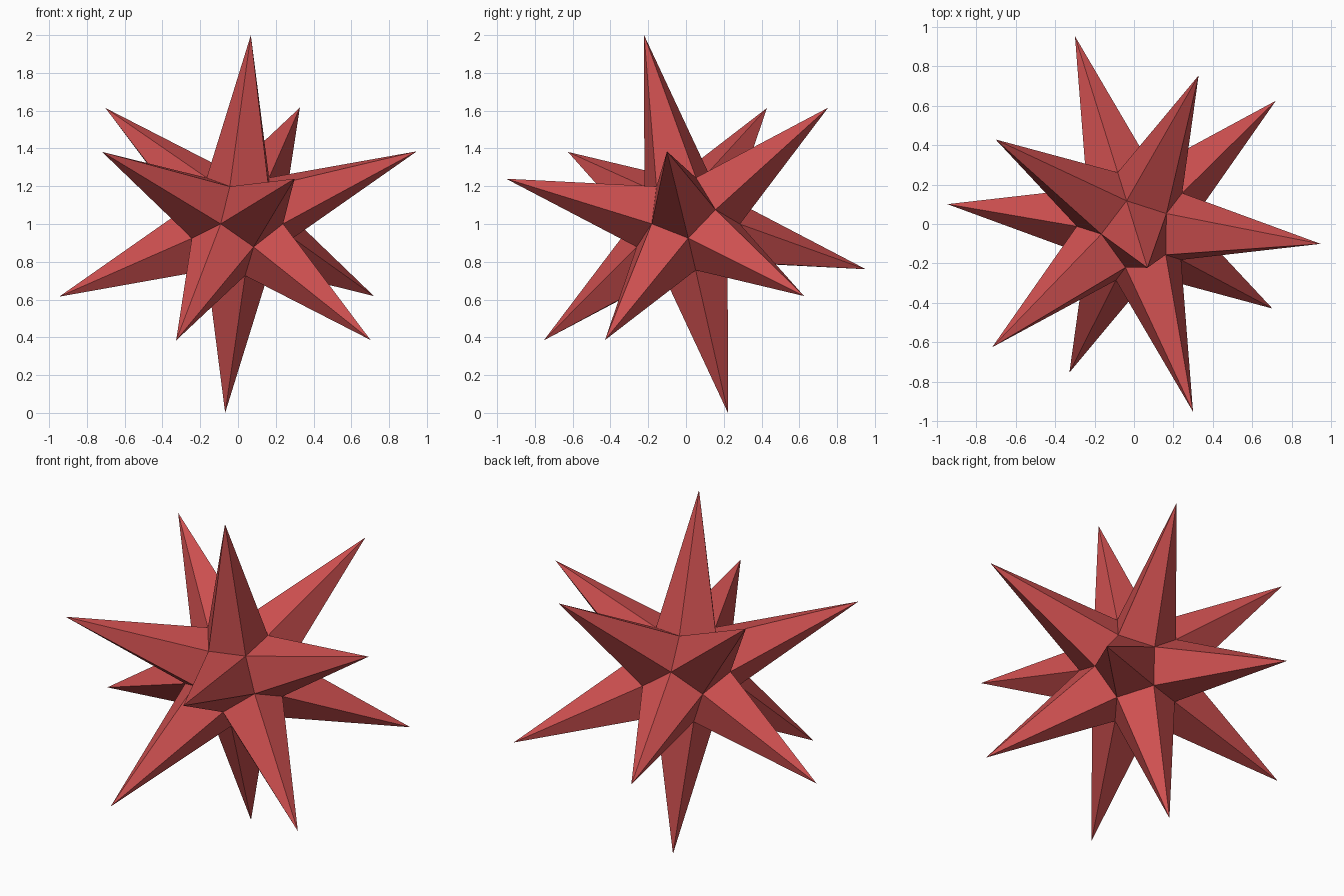
import bpy
import bmesh
from mathutils import Matrix, Vector

cube = bpy.data.objects.get("Cube")
if cube:
    bpy.data.objects.remove(cube, do_unlink=True)

# Size and tilt: two neighbouring spike directions fix the orientation
CENTRE = Vector((0, 0, 1))
VALLEY_RADIUS = 0.30
top_axis = Vector((0.068, -0.222, 1.0)).normalized()
side_axis = Vector((0.945, -0.10, 0.382))
x_axis = (side_axis - top_axis * side_axis.dot(top_axis)).normalized()
y_axis = top_axis.cross(x_axis)
tilt = Matrix((x_axis, y_axis, top_axis)).transposed().to_4x4()
TIP_RADIUS = 1.0 / top_axis.z

# Icosahedron whose twelve corners are the spike tips
guide = bmesh.new()
bmesh.ops.create_icosphere(guide, subdivisions=1, radius=TIP_RADIUS, matrix=tilt)

# Two spike faces per guide edge, meeting along a valley between the tips
star = bmesh.new()
tips = {v: star.verts.new(v.co + CENTRE) for v in guide.verts}
valleys = {f: star.verts.new(f.calc_center_median().normalized() * VALLEY_RADIUS + CENTRE)
           for f in guide.faces}
for edge in guide.edges:
    a, b = (valleys[f] for f in edge.link_faces)
    for v in edge.verts:
        star.faces.new((tips[v], a, b))
bmesh.ops.recalc_face_normals(star, faces=star.faces)

mesh = bpy.data.meshes.new("spiked_star")
star.to_mesh(mesh)
star.free()
guide.free()
obj = bpy.data.objects.new("spiked_star", mesh)
bpy.context.collection.objects.link(obj)

# Single red finish
red = bpy.data.materials.new("coral_red")
red.use_nodes = True
colour = (0.62, 0.08, 0.08, 1.0)
red.diffuse_color = colour
red.node_tree.nodes["Principled BSDF"].inputs["Base Color"].default_value = colour
mesh.materials.append(red)
